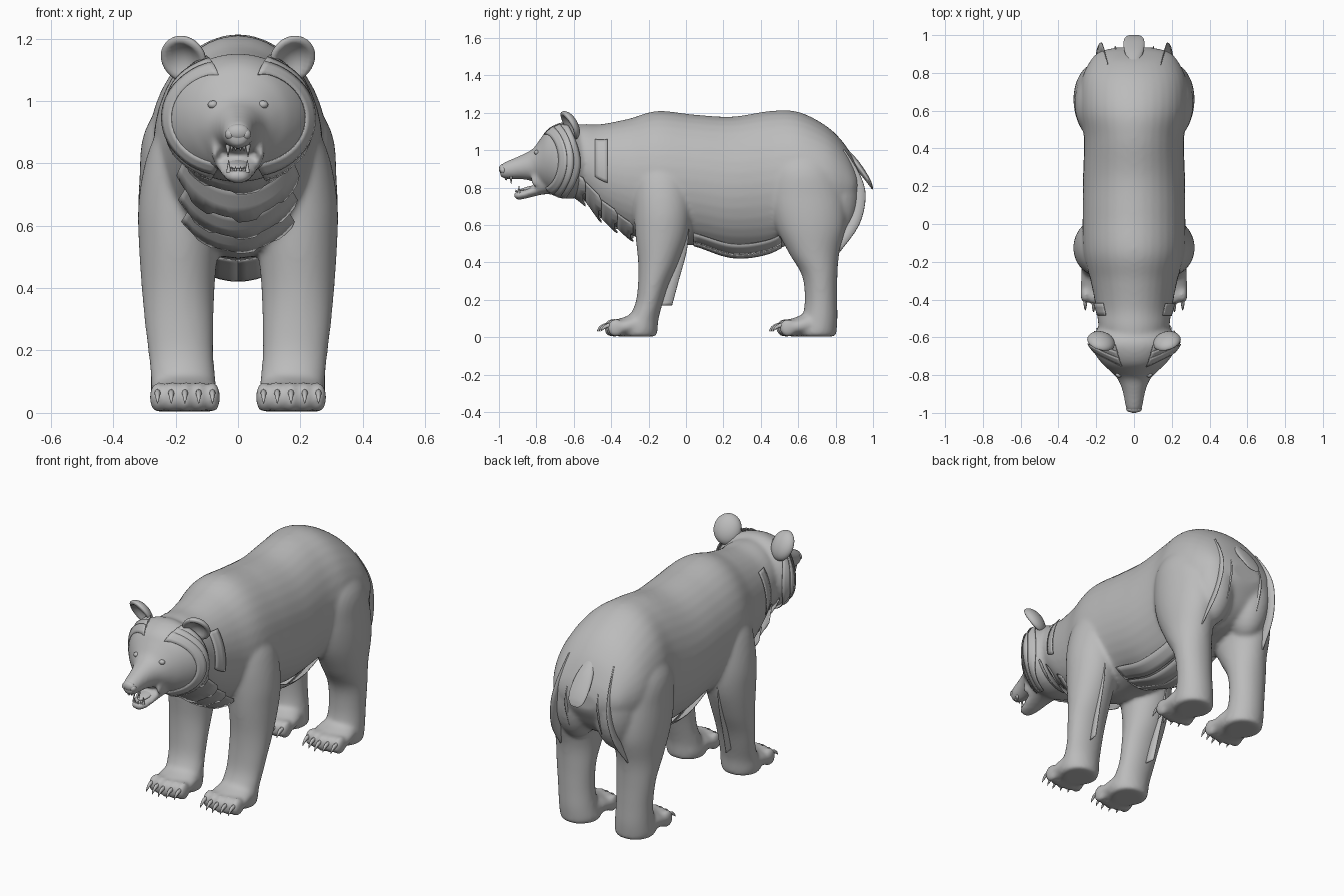
import bpy, bmesh, math
from mathutils import Matrix

if "Cube" in bpy.data.objects:
    bpy.data.objects.remove(bpy.data.objects["Cube"])

fur = bpy.data.materials.new("grey_fur")
fur.diffuse_color = (0.5, 0.5, 0.5, 1)
fur.use_nodes = True
fur.node_tree.nodes["Principled BSDF"].inputs["Base Color"].default_value = fur.diffuse_color


def sample(rings, t):
    """Smoothly interpolate rings at t (in ring units)."""
    i = min(max(int(t), 0), len(rings) - 2)
    f = t - i
    a, b = rings[i], rings[i + 1]
    p, n = rings[max(i - 1, 0)], rings[min(i + 2, len(rings) - 1)]
    return [0.5 * (2 * q + (r - o) * f + (2 * o - 5 * q + 4 * r - s) * f * f
                   + (3 * q - o - 3 * r + s) * f ** 3) for o, q, r, s in zip(p, a, b, n)]


def loft(bm, rings, axis, side=1, steps=6, seg=36):
    """Axis y rings: y, x, z, rx, rz.  Axis z rings: z, x, y, rx, ry."""
    loops = []
    for k in range((len(rings) - 1) * steps + 1):
        h, x, c, rx, r2 = sample(rings, k / steps)
        loop = []
        for j in range(seg):
            a = math.tau * j / seg
            px, q = side * x + rx * math.cos(a), c + r2 * math.sin(a)
            loop.append(bm.verts.new((px, h, q) if axis == 'y' else (px, q, h)))
        loops.append(loop)
    faces = [bm.faces.new(loops[0]), bm.faces.new(loops[-1])]
    for a, b in zip(loops, loops[1:]):
        for j in range(seg):
            faces.append(bm.faces.new((a[j], a[(j + 1) % seg], b[(j + 1) % seg], b[j])))
    bmesh.ops.recalc_face_normals(bm, faces=faces)


def ball(bm, loc, rad, rot=Matrix()):
    m = Matrix.Translation(loc) @ rot @ Matrix.Diagonal((*rad, 1))
    return bmesh.ops.create_uvsphere(bm, u_segments=24, v_segments=16, radius=1, matrix=m)['verts']


def finish(name, bm, angle=50):
    me = bpy.data.meshes.new(name)
    bm.to_mesh(me)
    bm.free()
    ob = bpy.data.objects.new(name, me)
    bpy.context.collection.objects.link(ob)
    me.materials.append(fur)
    bpy.ops.object.select_all(action='DESELECT')
    ob.select_set(True)
    bpy.context.view_layer.objects.active = ob
    bpy.ops.object.shade_smooth_by_angle(angle=math.radians(angle))
    return ob


def sheet(bm, func, nu, nv):
    grid = [[bm.verts.new(func(u / nu, v / nv)) for v in range(nv + 1)] for u in range(nu + 1)]
    for u in range(nu):
        for v in range(nv):
            bm.faces.new((grid[u][v], grid[u + 1][v], grid[u + 1][v + 1], grid[u][v + 1]))


def finish_sheets(name, bm):
    ob = finish(name, bm)
    mod = ob.modifiers.new("thickness", 'SOLIDIFY')
    mod.thickness = 0.004


def on_surface(rings, y, ang, off):
    """Point at an angle around a lofted y-axis shape, pushed outwards."""
    i = 0
    while i < len(rings) - 2 and (y - rings[i + 1][0]) * (rings[-1][0] - rings[0][0]) > 0:
        i += 1
    f = (y - rings[i][0]) / (rings[i + 1][0] - rings[i][0])
    _, x, z, rx, rz = sample(rings, i + min(max(f, 0), 1))
    return ((rx + off) * math.cos(ang), y, z + (rz + off) * math.sin(ang))


# Main shapes
trunk = [(-.66, 0, .95, .15, .18), (-.55, 0, .94, .185, .20), (-.45, 0, .89, .2, .25),
         (-.3, 0, .86, .23, .31), (-.15, 0, .855, .268, .355), (.05, 0, .84, .272, .35),
         (.25, 0, .815, .27, .365), (.45, 0, .835, .265, .375), (.6, 0, .86, .285, .345),
         (.75, 0, .84, .28, .29), (.85, 0, .82, .24, .21), (.91, 0, .81, .185, .11),
         (.935, 0, .8, .09, .05)]
head = [(-.55, 0, .93, .19, .18), (-.62, 0, .945, .235, .205), (-.68, 0, .945, .213, .2),
        (-.74, 0, .945, .168, .168), (-.78, 0, .935, .125, .125), (-.82, 0, .92, .087, .087),
        (-.88, 0, .91, .062, .065), (-.95, 0, .895, .048, .05), (-.985, 0, .89, .038, .038),
        (-.995, 0, .89, .025, .022)]
jaw = [(-.64, 0, .86, .13, .1), (-.74, 0, .825, .09, .06), (-.8, 0, .79, .068, .034),
       (-.86, 0, .766, .052, .026), (-.905, 0, .758, .038, .022), (-.922, 0, .763, .02, .012)]
front_leg = [(1.02, .13, -.13, .06, .08), (.88, .155, -.13, .115, .14), (.78, .175, -.127, .128, .153),
             (.66, .185, -.125, .135, .153), (.54, .19, -.13, .128, .14), (.4, .192, -.148, .117, .108),
             (.28, .188, -.175, .11, .082), (.18, .182, -.198, .104, .073), (.1, .175, -.228, .104, .082),
             (.04, .172, -.25, .108, .098), (.004, .172, -.25, .098, .093)]
hind_leg = [(1.05, .13, .62, .08, .12), (.9, .16, .63, .14, .185), (.75, .182, .645, .134, .205),
            (.6, .188, .665, .132, .19), (.45, .19, .685, .117, .135), (.33, .188, .715, .107, .095),
            (.2, .183, .722, .1, .087), (.1, .177, .715, .103, .095), (.03, .172, .7, .108, .105),
            (.004, .172, .7, .098, .1)]
paw = [(-.18, .172, .055, .085, .045), (-.25, .172, .07, .104, .066), (-.33, .171, .056, .113, .052),
       (-.4, .17, .047, .11, .04)]

bm = bmesh.new()
loft(bm, trunk, 'y')
loft(bm, head, 'y')
loft(bm, jaw, 'y')
for s in (1, -1):
    loft(bm, front_leg, 'z', s)
    loft(bm, hind_leg, 'z', s)
    ball(bm, (s * .125, .785, .75), (.125, .14, .24))           # buttock
    ball(bm, (s * .074, -.8, .838), (.012, .035, .035))         # mouth corner
    for dy in (0, .92):
        loft(bm, [(r[0] + dy, *r[1:]) for r in paw], 'y', s)
        for i in range(5):                                      # toes
            ball(bm, (s * (.082 + .044 * i), -.395 + dy + .01 * abs(i - 2), .05), (.026, .045, .05))
body = finish("body", bm)
mod = body.modifiers.new("merge", 'REMESH')
mod.mode = 'VOXEL'
mod.voxel_size = 0.011
mod.use_smooth_shade = True
mod = body.modifiers.new("soften", 'SMOOTH')
mod.factor = 0.5
mod.iterations = 10

# Claws
bm = bmesh.new()
for s in (1, -1):
    for dy in (0, .92):
        for i in range(5):
            x, d = .082 + .044 * i, dy + .01 * abs(i - 2)
            loft(bm, [(-.41 + d, x, .066, .011, .014), (-.445 + d, x, .06, .009, .011),
                      (-.468 + d, x, .044, .005, .008), (-.477 + d, x, .03, .001, .001)], 'y', s, 3, 8)
finish("claws", bm)

# Ears: flattened balls with a thick rim and a dished front
bm = bmesh.new()
for s in (1, -1):
    verts = ball(bm, (0, 0, 0), (1, 1, 1))
    for v in verts:
        if v.co.y < 0:
            r = math.hypot(v.co.x, v.co.z)
            v.co.y = .45 - .65 * (r / .8) ** 2 if r < .8 else -.33 * math.sqrt(max(0, 1 - r * r))
    m = (Matrix.Translation((s * .175, -.625, 1.133)) @ Matrix.Rotation(s * .3, 4, 'Z')
         @ Matrix.Rotation(.5, 4, 'X') @ Matrix.Diagonal((.075, .045, .083, 1)))
    bmesh.ops.transform(bm, matrix=m, verts=verts)
finish("ears", bm, 70)

# Nose, eyes, tongue
bm = bmesh.new()
ball(bm, (0, -.98, .9), (.036, .02, .026))
for s in (1, -1):
    ball(bm, (s * .025, -.977, .893), (.017, .018, .018))
finish("nose", bm)
bm = bmesh.new()
for s in (1, -1):
    ball(bm, (s * .08, -.797, .988), (.017, .015, .013))
finish("eyes", bm)
bm = bmesh.new()
ball(bm, (0, -.83, .797), (.034, .06, .012), Matrix.Rotation(.2, 4, 'X'))
finish("tongue", bm)

# Teeth: canines and small incisors
bm = bmesh.new()
for x, y, z, r, h in ((.032, -.935, .848, .009, -.04), (.03, -.893, .783, .008, .04),
                      (.008, -.965, .85, .006, -.016), (.02, -.96, .85, .006, -.018),
                      (.008, -.91, .78, .005, .014), (.02, -.903, .78, .005, .014)):
    for s in (1, -1):
        bmesh.ops.create_cone(bm, cap_ends=True, segments=8, radius1=r, radius2=.001, depth=abs(h),
                              matrix=Matrix.Translation((s * x, y, z + h * .2))
                              @ Matrix.Rotation(0 if h > 0 else math.pi, 4, 'X'))
finish("teeth", bm)


def ruff(bm, rings, y0, width, a0, a1, off, bend, tip=0.0, nu=24):
    """Fur band wrapped round a shape, lifting off at its stepped back edge."""
    def point(u, v):
        a = math.radians(a0 + (a1 - a0) * u)
        y = y0 + v * width - bend * math.sin(a) ** 2
        step = tip * (round(u * nu) // 4 % 2) if v == 1 else 0
        return on_surface(rings, y + step, a, .002 + off * v)
    sheet(bm, point, nu, 3)


# Cheek fur in three layers on each side
bm = bmesh.new()
for i in range(3):
    for a0, a1 in ((-68, 66), (248, 114)):
        ruff(bm, head, -.68 + .035 * i, .045, a0, a1, .01, .09)
finish_sheets("cheek_fur", bm)

# Neck and chest fur
bm = bmesh.new()
for a0, a1 in ((-12, 40), (192, 140)):
    ruff(bm, trunk, -.485, .065, a0, a1, .008, 0, 0, 12)
for i in range(4):
    ruff(bm, trunk, -.62 + .085 * i, .07, -158 + 8 * i, -22 - 8 * i, .026, 0, .014)
finish_sheets("chest_fur", bm)

# Belly fur strips
bm = bmesh.new()
for a in (-126, -107, -90, -71):
    def belly(u, v, a=a):
        return on_surface(trunk, .04 + .47 * u, math.radians(a + 17 * v),
                          .004 + .024 * math.sin(math.pi * u))
    sheet(bm, belly, 16, 3)
finish_sheets("belly_fur", bm)

# Fur fins behind the rump and the front legs: path points are x, y, z
rump = [(.13, .85, 1.0), (.15, .93, .87), (.165, .96, .75), (.185, .925, .6), (.2, .825, .46)]
inner_rump = [(.075, .86, .96), (.085, .925, .86), (.09, .94, .75), (.09, .9, .62)]
elbow = [(.2, .02, .63), (.2, .005, .47), (.195, -.04, .3), (.19, -.075, .17)]
for name, path, depth in (("rump_fur", rump, .08), ("inner_rump_fur", inner_rump, .06),
                          ("elbow_fur", elbow, .08)):
    bm = bmesh.new()
    for s in (1, -1):
        def fin(u, v, s=s):
            x, y, z = sample(path, u * (len(path) - 1))
            return (s * (x + .012 * (1 - v)), y - depth * v, z)
        sheet(bm, fin, 16, 2)
    finish_sheets(name, bm)

# Tail
bm = bmesh.new()
loft(bm, [(.87, 0, .97, .035, .03), (.92, 0, .915, .052, .03), (.965, 0, .855, .055, .025),
          (.99, 0, .815, .045, .018), (1.0, 0, .795, .025, .006)], 'y')
finish("tail", bm)
